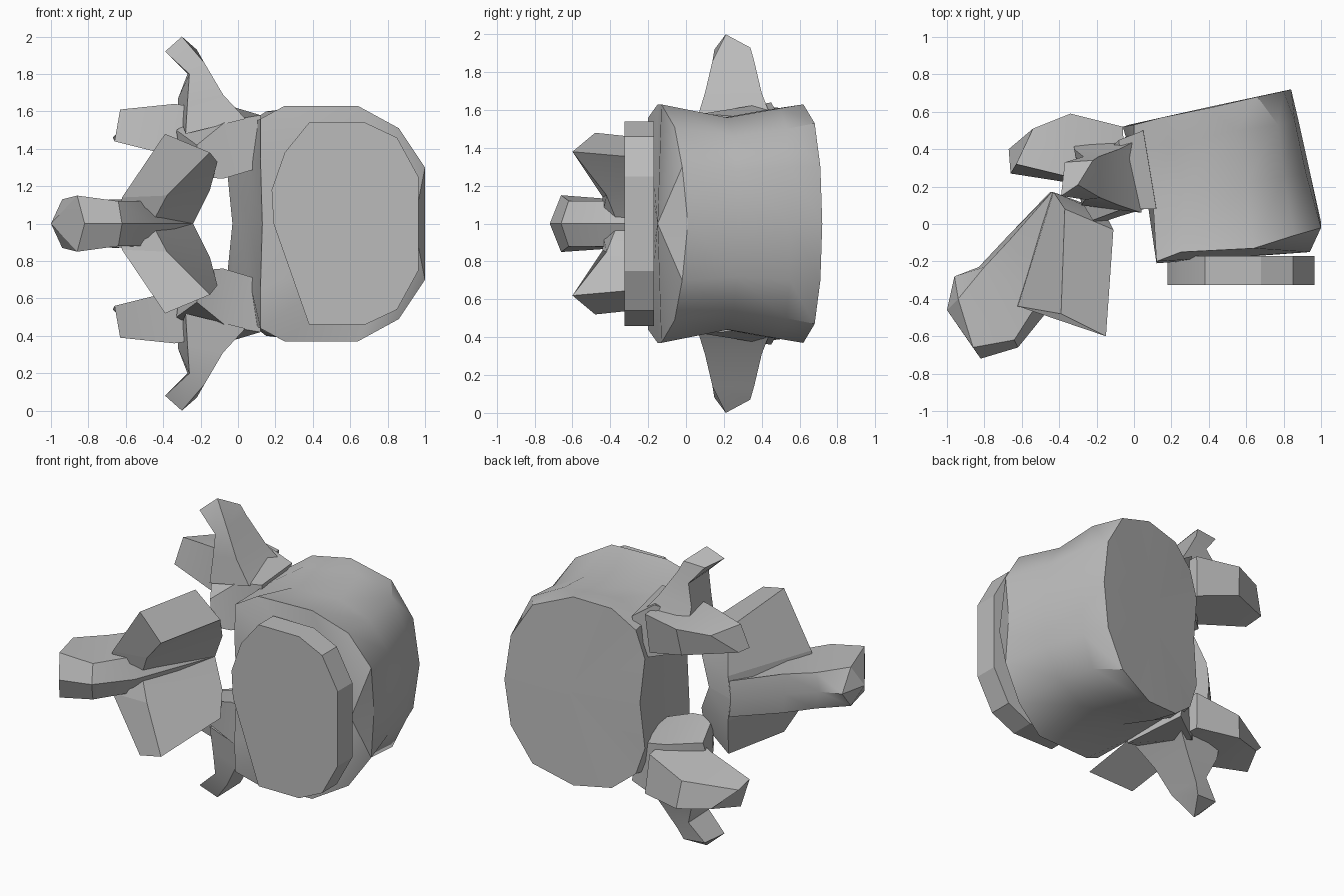
import bpy
import bmesh
import math

MID = 1.0  # height of the symmetry plane; all z values below are offsets from it

cube = bpy.data.objects.get("Cube")
if cube:
    bpy.data.objects.remove(cube, do_unlink=True)

bone = bpy.data.materials.new("bone grey")
bone.use_nodes = True
bone.diffuse_color = (0.5, 0.5, 0.5, 1)
bone.node_tree.nodes["Principled BSDF"].inputs["Base Color"].default_value = (0.5, 0.5, 0.5, 1)


def full_ring(half):
    """Close a half section that starts and ends on the symmetry plane."""
    return half + [(x, y, -z) for x, y, z in reversed(half[1:-1])]


def loft(name, sections, start_pole=None, end_pole=None, mirrored=False, angle=30):
    """Skin a row of equal-sized sections; each end is a flat cap or a fan."""
    bm = bmesh.new()
    rings = [[bm.verts.new(p) for p in section] for section in sections]
    count = len(rings[0])
    for near, far in zip(rings, rings[1:]):
        for i in range(count):
            j = (i + 1) % count
            bm.faces.new((near[i], near[j], far[j], far[i]))
    for ring, pole in ((rings[0], start_pole), (rings[-1], end_pole)):
        if pole is None:
            bm.faces.new(ring)
        else:
            tip = bm.verts.new(pole)
            for i in range(count):
                bm.faces.new((ring[i], ring[(i + 1) % count], tip))
    bmesh.ops.recalc_face_normals(bm, faces=bm.faces)
    mesh = bpy.data.meshes.new(name)
    bm.to_mesh(mesh)
    bm.free()
    mesh.materials.append(bone)
    obj = bpy.data.objects.new(name, mesh)
    bpy.context.collection.objects.link(obj)
    obj.location.z = MID
    bpy.ops.object.select_all(action="DESELECT")
    obj.select_set(True)
    bpy.context.view_layer.objects.active = obj
    bpy.ops.object.shade_smooth_by_angle(angle=math.radians(angle))
    if mirrored:
        mirror = obj.modifiers.new("mirror", "MIRROR")
        mirror.use_axis = (False, False, True)
        mirror.use_mirror_merge = False
    return obj


# Waisted main body, from the front rim to the slanted back face
body_halves = [
    [(.13, -.2, 0), (.12, -.21, .35), (.12, -.2, .56), (.25, -.15, .63),
     (.64, -.13, .63), (.86, -.06, .51), (1, -.02, .3), (1, .01, 0)],
    [(.06, .2, 0), (.06, .2, .3), (.1, .15, .55), (.27, .2, .56),
     (.6, .22, .56), (.8, .25, .46), (.92, .27, .28), (.94, .28, 0)],
    [(0, .42, 0), (-.03, .42, .28), (0, .42, .5), (.2, .42, .6),
     (.55, .5, .61), (.77, .53, .5), (.86, .55, .3), (.88, .55, 0)],
    [(-.03, .53, 0), (-.06, .52, .3), (0, .53, .48), (.15, .57, .6),
     (.4, .62, .63), (.66, .68, .53), (.8, .71, .3), (.84, .72, 0)],
]
loft("body", [full_ring(h) for h in body_halves],
     start_pole=(.94, -.15, 0), end_pole=(.42, .63, 0), angle=35)

# Flat disc in front of the body, cut away on one lower corner
disc_outline = [(.38, .54), (.68, .54), (.85, .46), (.965, .25), (.965, -.25), (.85, -.46),
                (.68, -.54), (.38, -.54), (.19, 0), (.18, .18), (.25, .38)]
loft("disc", [[(x, y, z) for x, z in disc_outline] for y in (-.325, -.17)], angle=20)

# Pedicles joining the body to the arch
loft("pedicle", [
    [(.12, .1, .3), (.12, .08, .58), (.05, .5, .55), (0, .5, .28)],
    [(-.08, .04, .24), (-.06, .08, .55), (-.08, .45, .64), (-.13, .4, .3)],
    [(-.2, 0, .25), (-.22, .02, .42), (-.33, .2, .5), (-.3, .25, .3)],
], mirrored=True)

# Processes pointing straight up and down
loft("side_process", [
    [(.04, .06, .56), (.02, .45, .56), (-.32, .42, .6), (-.28, .1, .48)],
    [(-.08, .1, .69), (-.08, .4, .69), (-.32, .4, .67), (-.27, .12, .65)],
    [(-.18, .14, .86), (-.19, .36, .86), (-.27, .36, .8), (-.26, .13, .8)],
    [(-.3, .21, 1), (-.22, .34, .93), (-.37, .33, .92), (-.39, .15, .92)],
], mirrored=True)

# Blunt processes reaching outward behind them
loft("rear_process", [
    [(-.06, .12, .3), (-.04, .12, .6), (-.06, .52, .6), (-.08, .5, .34)],
    [(-.34, .22, .36), (-.34, .25, .64), (-.34, .59, .6), (-.36, .56, .42)],
    [(-.66, .27, .44), (-.63, .32, .61), (-.54, .51, .58), (-.67, .4, .46)],
], mirrored=True, angle=15)

# Arch wings that run forward into the joint plates
loft("arch_wing", [
    [(-.24, .1, 0), (-.45, .17, 0), (-.65, -.45, 0), (-.46, -.36, 0)],
    [(-.15, .05, .18), (-.43, .17, .15), (-.62, -.44, .14), (-.38, -.42, .15)],
    [(-.11, -.03, .33), (-.37, .08, .42), (-.39, -.48, .48), (-.15, -.6, .38)],
], mirrored=True, angle=15)

# Long spine on the symmetry plane with a blunt faceted tip
spine_halves = [
    [(-.24, .1, 0), (-.25, .1, .05), (-.44, .17, .12), (-.45, .17, 0)],
    [(-.45, -.45, 0), (-.5, -.4, .12), (-.66, -.08, .13), (-.68, -.07, 0)],
    [(-.62, -.66, 0), (-.64, -.62, .12), (-.8, -.23, .12), (-.83, -.23, 0)],
    [(-.82, -.72, 0), (-.86, -.66, .15), (-.94, -.4, .13), (-.96, -.28, 0)],
]
loft("spine", [full_ring(h) for h in spine_halves], end_pole=(-1, -.46, 0), angle=20)
